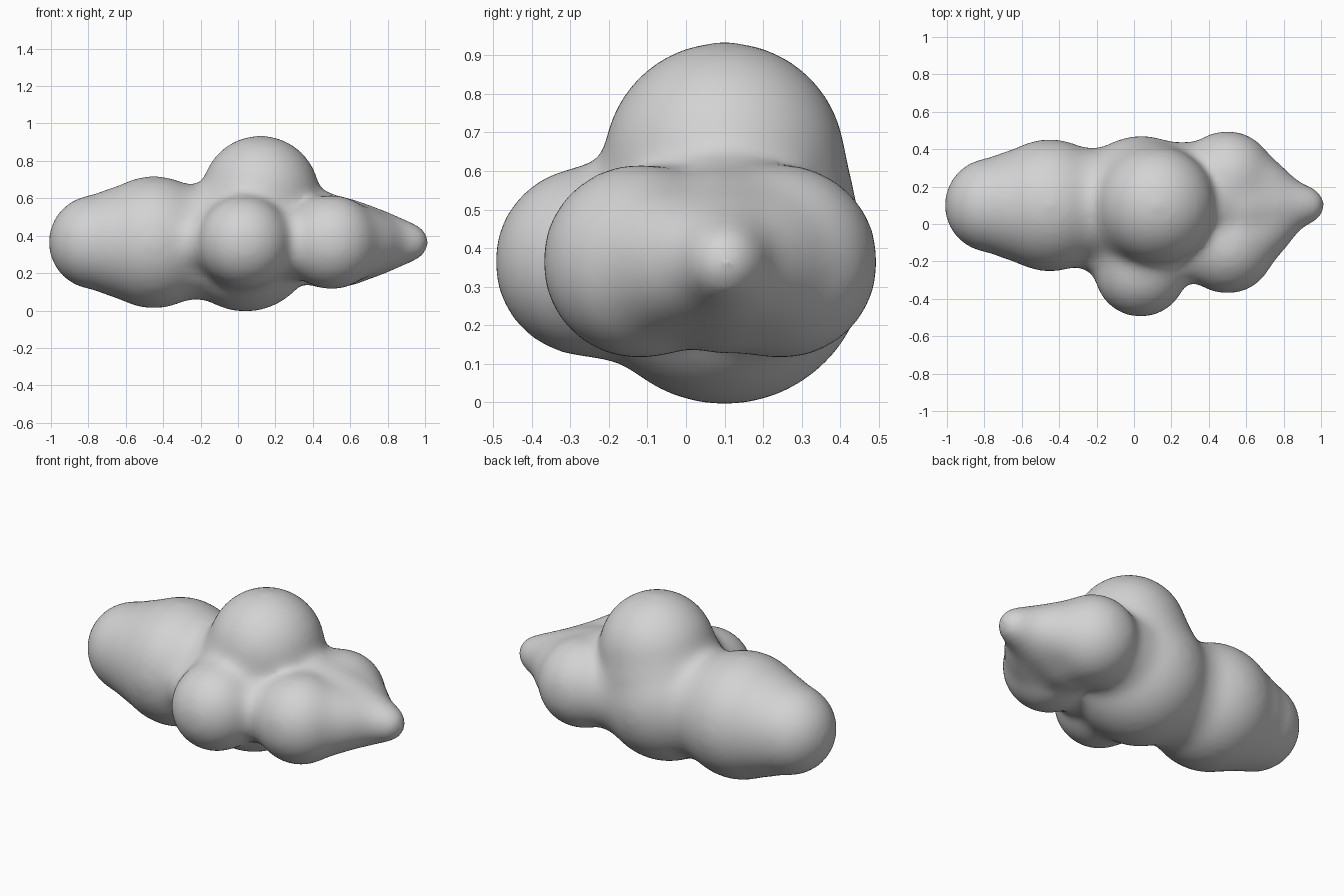
import bpy, bmesh
from mathutils import Matrix

cube = bpy.data.objects.get("Cube")
if cube:
    bpy.data.objects.remove(cube, do_unlink=True)

AXIS_Y, AXIS_Z = 0.1, 0.365
bm = bmesh.new()


def ball(x, radius, y=AXIS_Y, z=AXIS_Z):
    # Small balls lose more when softened, so they start larger
    grow = min(0.004 / radius, 0.025)
    bmesh.ops.create_icosphere(bm, subdivisions=4, radius=radius + grow,
                               matrix=Matrix.Translation((x, y, z)))


def taper(start, end, steps=12):
    # Row of balls from one (x, y, radius) to another
    for i in range(steps + 1):
        x, y, radius = (a + (b - a) * i / steps for a, b in zip(start, end))
        ball(x, radius, y=y)


# Tail, rump and trunk along the main axis, with soft necks between them
for x, radius in ((-0.76, 0.24), (-0.69, 0.25), (-0.6, 0.29), (-0.45, 0.345),
                  (-0.22, 0.295), (0.04, 0.363)):
    ball(x, radius)

# Head dome, its neck, and the slopes down to the lobes
ball(0.12, 0.305, z=0.62)
ball(0.09, 0.33, z=0.5)
ball(0.06, 0.175, y=-0.13, z=0.46)
ball(0.42, 0.175, z=0.45)

# Front lobe
taper((0.035, -0.25, 0.234), (0.035, -0.05, 0.26), steps=3)

# Two side lobes, each running into the snout
for y in (-0.12, 0.245):
    ball(0.5, 0.24, y=y)
    taper((0.5, y, 0.228), (0.85, AXIS_Y, 0.09))

# Snout
taper((0.55, AXIS_Y, 0.225), (0.922, AXIS_Y, 0.08))

# Fillets where the lobes meet the trunk
ball(0.285, 0.17, y=-0.125)
ball(0.27, 0.225, y=0.2)
ball(-0.2, 0.13, y=-0.11)

mesh = bpy.data.meshes.new("blob_body")
bm.to_mesh(mesh)
bm.free()
body = bpy.data.objects.new("blob_body", mesh)
bpy.context.collection.objects.link(body)

# Fuse the balls into one soft skin
remesh = body.modifiers.new("fuse", 'REMESH')
remesh.mode = 'VOXEL'
remesh.voxel_size = 0.018
remesh.use_smooth_shade = True
soften = body.modifiers.new("soften", 'SMOOTH')
soften.factor = 0.5
soften.iterations = 55

# Plain grey skin
grey = bpy.data.materials.new("soft_grey")
grey.use_nodes = True
colour = (0.65, 0.65, 0.65, 1)
grey.diffuse_color = colour
grey.node_tree.nodes["Principled BSDF"].inputs["Base Color"].default_value = colour
mesh.materials.append(grey)
